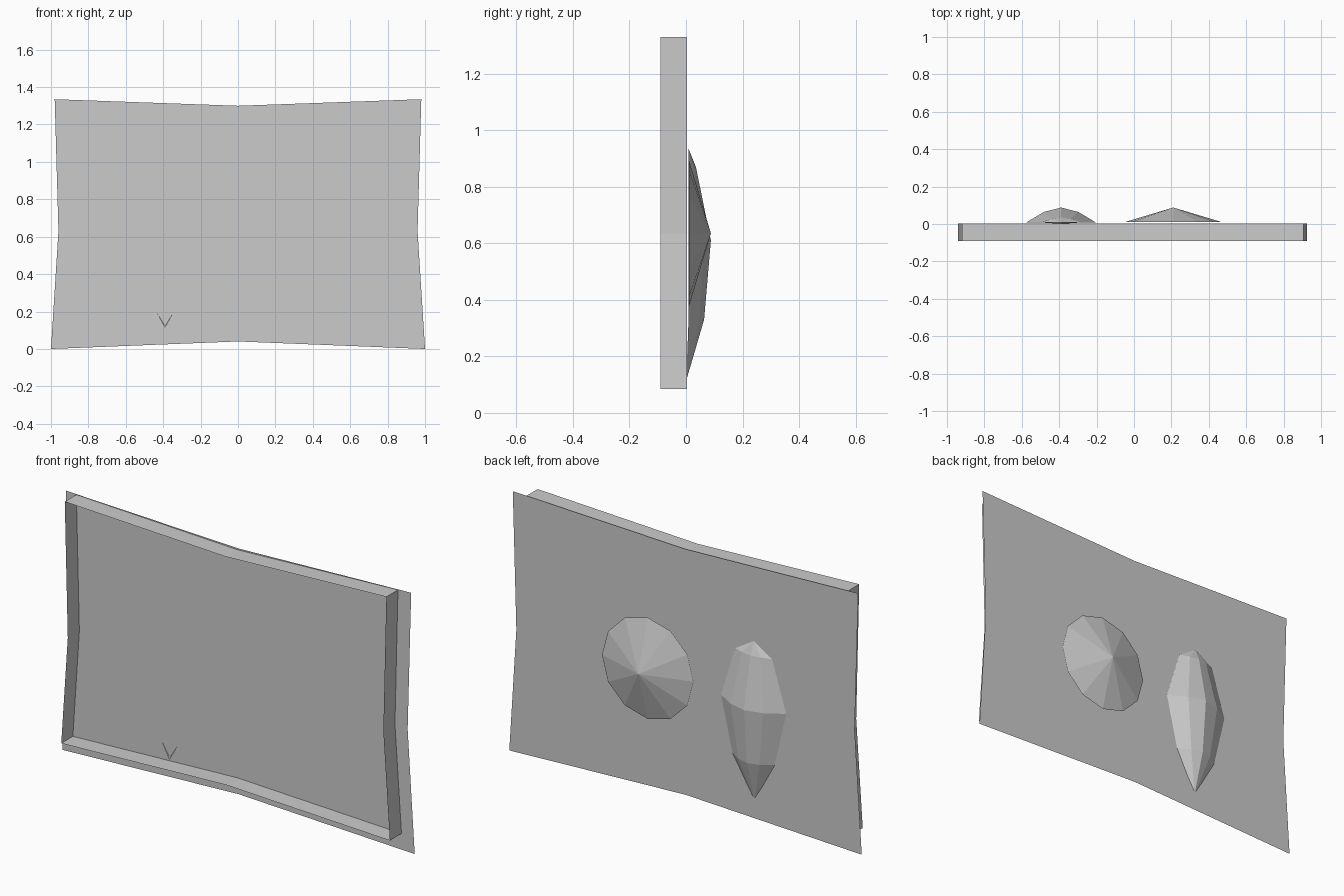
import bpy
from math import cos, sin, tau

cube = bpy.data.objects.get("Cube")
if cube:
    bpy.data.objects.remove(cube, do_unlink=True)

grey = bpy.data.materials.new("plain grey")
grey.use_nodes = True
COLOUR = (0.6, 0.6, 0.6, 1)
grey.diffuse_color = COLOUR
grey.node_tree.nodes["Principled BSDF"].inputs["Base Color"].default_value = COLOUR

SHEET_Y, FRONT_Y = 0.004, -0.09


def add_part(name, verts, faces):
    mesh = bpy.data.meshes.new(name)
    mesh.from_pydata(verts, [], faces)
    mesh.materials.append(grey)
    mesh.update()
    obj = bpy.data.objects.new(name, mesh)
    bpy.context.collection.objects.link(obj)
    return obj


# Pinched backing sheet: three rows of three points, facing the back
rows = [(1.0, 0.0, 0.04), (0.96, 0.63, 0.63), (0.98, 1.335, 1.30)]
sheet = [(s * w, SHEET_Y, z_mid if s == 0 else z)
         for w, z, z_mid in rows for s in (-1, 0, 1)]
add_part("backing_sheet", sheet,
         [(i, i + 3, i + 4, i + 1) for i in (0, 1, 3, 4)])

# Thin rim walls that stand forward from the sheet
rim = [(-0.94, 0.085), (-0.007, 0.122), (0.925, 0.085), (0.888, 0.635),
       (0.905, 1.33), (-0.007, 1.292), (-0.92, 1.33), (-0.903, 0.635)]
n = len(rim)
add_part("rim_wall",
         [(x, y, z) for y in (FRONT_Y, SHEET_Y) for x, z in rim],
         [(i, (i + 1) % n, (i + 1) % n + n, i + n) for i in range(n)])

# Low twelve-sided cone on the back
SIDES, RADIUS = 12, 0.26
cone = [(0.21 + RADIUS * cos(tau * i / SIDES), 0.01,
         0.635 + RADIUS * sin(tau * i / SIDES)) for i in range(SIDES)]
cone.append((0.21, 0.088, 0.635))
add_part("round_cone", cone,
         [((i + 1) % SIDES, i, SIDES) for i in range(SIDES)])

# Pointed oval boss on the back: height, half width, depth of each ring
rings = [(0.33, 0.12, 0.055), (0.61, 0.185, 0.079), (0.87, 0.105, 0.026)]
section = [(-1, 0), (-0.5, 0.7), (0, 1), (0.5, 0.7), (1, 0)]
BOSS_X, BASE_Y = -0.39, 0.009
boss = [(BOSS_X + u * w, BASE_Y + v * d, z) for z, w, d in rings for u, v in section]
boss += [(BOSS_X, 0.001, 0.115), (BOSS_X, BASE_Y, 0.935)]
tip, crown = len(boss) - 2, len(boss) - 1
m = len(section)
faces = []
for i in range(m - 1):
    faces.append((tip, i, i + 1))
    for r in range(len(rings) - 1):
        a = r * m + i
        faces.append((a, a + m, a + m + 1, a + 1))
    top = (len(rings) - 1) * m + i
    faces.append((top, crown, top + 1))
add_part("pointed_boss", boss, faces)
